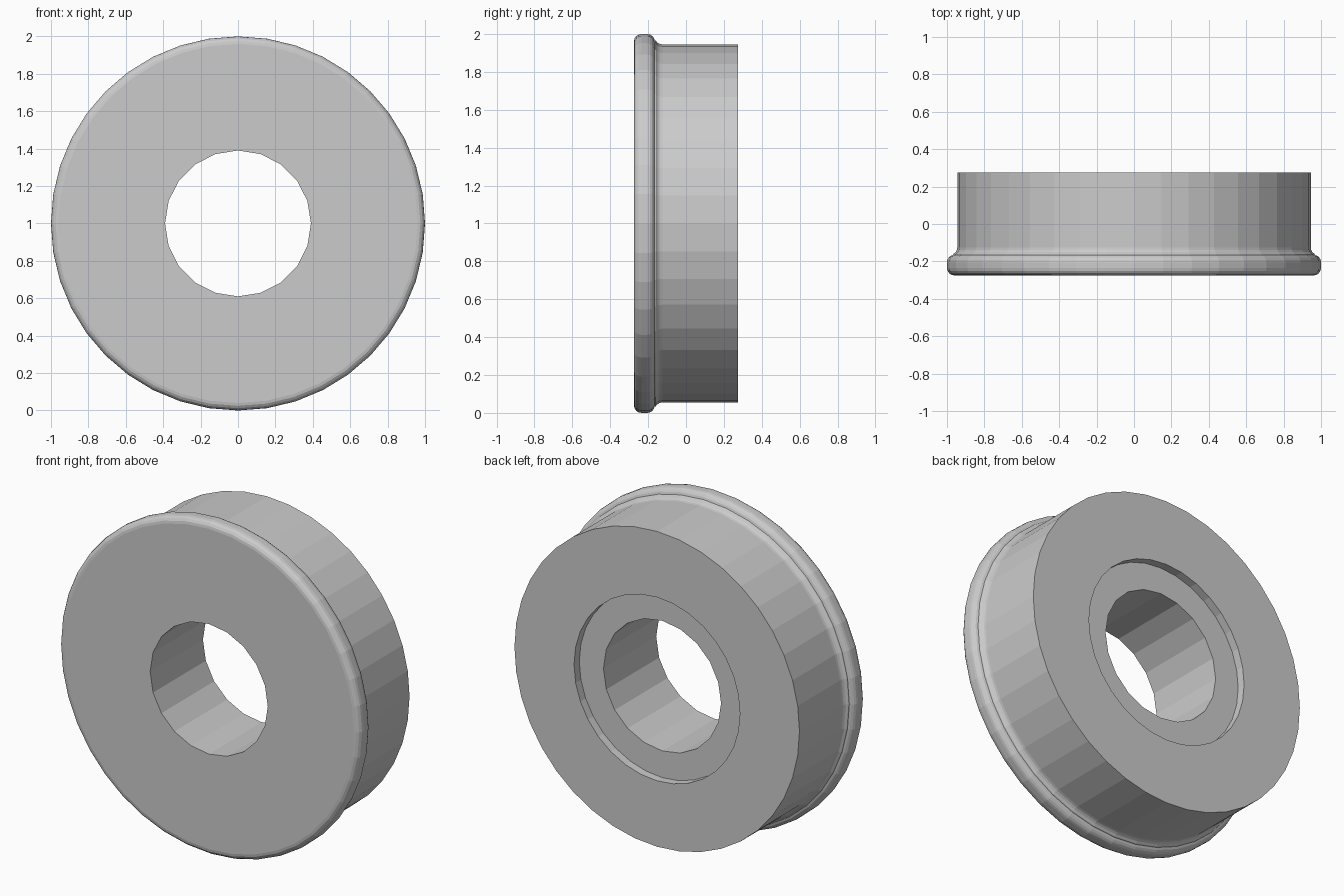
import bpy, bmesh
from math import sin, cos, pi, radians

cube = bpy.data.objects.get("Cube")
if cube:
    bpy.data.objects.remove(cube)

grey = bpy.data.materials.new("plain grey")
grey.use_nodes = True
colour = (0.6, 0.6, 0.6, 1)
grey.diffuse_color = colour
grey.node_tree.nodes["Principled BSDF"].inputs["Base Color"].default_value = colour

OUTER, RECESS, BORE = 40, 32, 20
FRONT, BACK, FLOOR = -0.275, 0.275, 0.225
bm = bmesh.new()


def ring(radius, y, sides):
    """Closed loop of vertices around the wheel axis."""
    angles = [2 * pi * i / sides for i in range(sides)]
    return [bm.verts.new((radius * sin(a), y, 1 + radius * cos(a))) for a in angles]


def wall(a, b):
    """Band of quads between two rings with equal side counts."""
    for i in range(len(a)):
        j = (i + 1) % len(a)
        bm.faces.new((a[i], a[j], b[j], b[i]))


def annulus(outer, inner):
    """Flat face between two rings that may differ in side count."""
    edges = []
    for loop in (outer, inner):
        for i, v in enumerate(loop):
            w = loop[(i + 1) % len(loop)]
            edges.append(bm.edges.get((v, w)) or bm.edges.new((v, w)))
    bmesh.ops.triangle_fill(bm, edges=edges, use_beauty=True, normal=(0, 1, 0))


def arc(radius, y, size, start, end, steps=4):
    """Profile points (radius, y) along a rounded corner."""
    turns = [radians(start + (end - start) * i / steps) for i in range(steps + 1)]
    return [(radius + size * sin(t), y + size * cos(t)) for t in turns]


# Rounded flange, concave fillet and straight tread
profile = arc(0.96, -0.235, 0.04, 180, 90)
profile += arc(0.96, -0.205, 0.04, 90, 10)
profile += arc(0.985, -0.125, 0.04, 210, 270, 3)
profile.append((0.945, BACK))
rings = [ring(r, y, OUTER) for r, y in profile]
for a, b in zip(rings, rings[1:]):
    wall(a, b)

# Bore, front face, back face and shallow rear recess
bore_front, bore_back = ring(0.39, FRONT, BORE), ring(0.39, FLOOR, BORE)
recess_edge, recess_floor = ring(0.55, BACK, RECESS), ring(0.55, FLOOR, RECESS)
wall(bore_front, bore_back)
wall(recess_edge, recess_floor)
annulus(rings[0], bore_front)
annulus(rings[-1], recess_edge)
annulus(recess_floor, bore_back)
bmesh.ops.recalc_face_normals(bm, faces=bm.faces[:])

mesh = bpy.data.meshes.new("flanged_wheel")
bm.to_mesh(mesh)
bm.free()
mesh.materials.append(grey)
bpy.context.collection.objects.link(bpy.data.objects.new("flanged_wheel", mesh))
